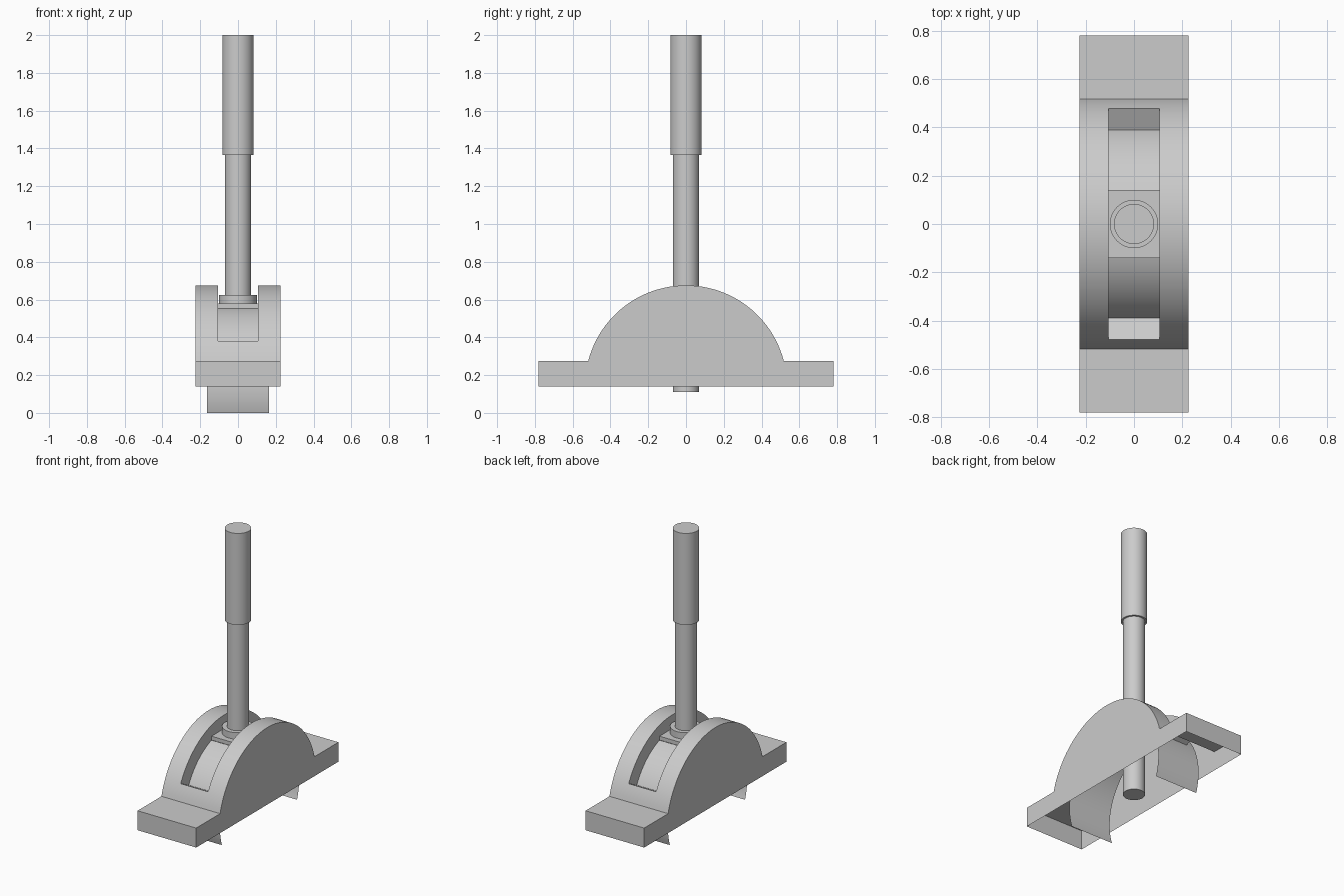
import bpy, bmesh
from math import sin, cos, asin, pi, sqrt, radians

if "Cube" in bpy.data.objects:
    bpy.data.objects.remove(bpy.data.objects["Cube"])

HUB_Z = 0.14                      # axis height shared by dome and slider
R_DOME, R_SLIDE = 0.535, 0.436
HALF_W, SLOT_W, SLIDE_W = 0.225, 0.105, 0.165
FLANGE_Y, FLANGE_Z = 0.78, 0.275


def arc_point(r, a):
    return (r * cos(a), HUB_Z + r * sin(a))


def arc(r, a0, a1, n):
    return [arc_point(r, a0 + (a1 - a0) * i / n) for i in range(n + 1)]


def strip(bm, line_a, xa, line_b, xb):
    """Quads between two (y, z) lines placed at xa and xb."""
    va = [bm.verts.new((xa, y, z)) for y, z in line_a]
    vb = [bm.verts.new((xb, y, z)) for y, z in line_b]
    for i in range(len(va) - 1):
        bm.faces.new((va[i], va[i + 1], vb[i + 1], vb[i]))


def finish(name, bm):
    bmesh.ops.remove_doubles(bm, verts=bm.verts, dist=1e-5)
    bmesh.ops.recalc_face_normals(bm, faces=bm.faces)
    mesh = bpy.data.meshes.new(name)
    bm.to_mesh(mesh)
    bm.free()
    ob = bpy.data.objects.new(name, mesh)
    bpy.context.collection.objects.link(ob)
    smooth(ob)


def smooth(ob):
    bpy.ops.object.select_all(action='DESELECT')
    ob.select_set(True)
    bpy.context.view_layer.objects.active = ob
    bpy.ops.object.shade_smooth_by_angle(angle=radians(30))


def cylinder(name, r, z0, z1):
    bpy.ops.mesh.primitive_cylinder_add(vertices=48, radius=r, depth=z1 - z0,
                                        location=(0, 0, (z0 + z1) / 2))
    bpy.context.object.name = name
    smooth(bpy.context.object)


# Housing: flanged dome shell, open underneath, with a recessed slot
a_dome = asin((FLANGE_Z - HUB_Z) / R_DOME)
a_slot = asin((0.38 - HUB_Z) / R_DOME)
right = [(FLANGE_Y, HUB_Z), (FLANGE_Y, FLANGE_Z)] + arc(R_DOME, a_dome, a_slot, 4)
left = [(-y, z) for y, z in reversed(right)]
middle = arc(R_DOME, a_slot, pi - a_slot, 40)
outline = right + middle[1:-1] + left
columns = [-HALF_W, -SLOT_W, SLOT_W, HALF_W]

bm = bmesh.new()
for xa, xb in zip(columns, columns[1:]):
    strip(bm, right, xa, right, xb)
    strip(bm, left, xa, left, xb)
    if xa != -SLOT_W:
        strip(bm, middle, xa, middle, xb)
for x in (-HALF_W, HALF_W):
    bm.faces.new([bm.verts.new((x, y, z)) for y, z in outline])
# slot walls reach down to the slider
inner = arc(R_SLIDE, a_slot, pi - a_slot, 40)
for x in (-SLOT_W, SLOT_W):
    strip(bm, middle, x, inner, x)
for a in (a_slot, pi - a_slot):
    wall = [arc_point(R_DOME, a), arc_point(R_SLIDE, a)]
    strip(bm, wall, -SLOT_W, wall, SLOT_W)
finish("housing", bm)

# Slider: thin curved sheets on both sides of a raised pad
a_low = -asin(HUB_Z / R_SLIDE)
a_pad = pi / 2 - asin(0.14 / R_SLIDE)
sheet = arc(R_SLIDE - 0.001, a_low, a_pad, 30)
bm = bmesh.new()
for s in (1, -1):
    line = [(s * y, z) for y, z in sheet]
    strip(bm, line, -SLIDE_W, line, SLIDE_W)
finish("curved_slider", bm)

pad_z = HUB_Z + sqrt(R_SLIDE ** 2 - 0.14 ** 2)
bpy.ops.mesh.primitive_cube_add(size=1, location=(0, 0, (pad_z + 0.58) / 2))
pad = bpy.context.object
pad.name = "slider_pad"
pad.scale = (2 * SLIDE_W, 0.28, 0.58 - pad_z)

# Lever
cylinder("collar", 0.10, 0.58, 0.625)
cylinder("lever_rod", 0.07, 0.11, 1.37)
cylinder("lever_grip", 0.083, 1.365, 2.0)
